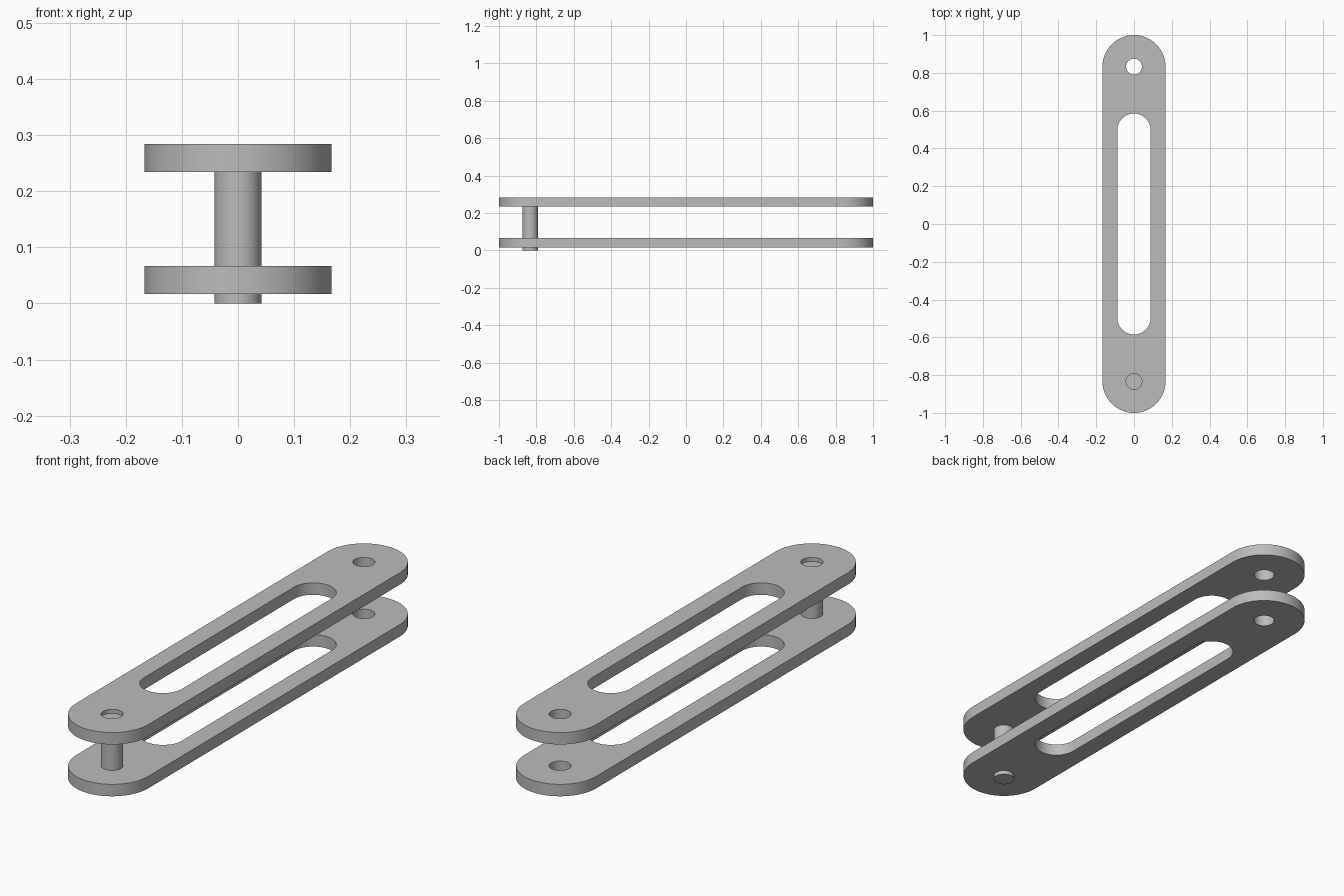
import bpy, bmesh, math
from mathutils import Vector

cube = bpy.data.objects.get("Cube")
if cube:
    bpy.data.objects.remove(cube, do_unlink=True)

END_R, END_Y = 0.167, 0.833     # rounded plate ends
SLOT_R, SLOT_Y = 0.088, 0.497   # central slot
HOLE_R = 0.042                  # pin holes
THICK = 0.05

grey = bpy.data.materials.new("plain grey")
grey.use_nodes = True
colour = (0.5, 0.5, 0.5, 1)
grey.diffuse_color = colour
grey.node_tree.nodes["Principled BSDF"].inputs["Base Color"].default_value = colour


def stadium(radius, half, steps=32):
    """Outline with two half-round ends at y = +half and y = -half."""
    points = []
    for centre, start in ((half, 0), (-half, math.pi)):
        for i in range(steps + 1):
            a = start + math.pi * i / steps
            points.append((radius * math.cos(a), centre + radius * math.sin(a)))
    return points


def circle(radius, y, steps=48):
    return [(radius * math.cos(math.tau * i / steps),
             y + radius * math.sin(math.tau * i / steps)) for i in range(steps)]


def extruded(name, outlines, bottom, height):
    """Fill the first outline, leaving the others as holes, and thicken it."""
    bm = bmesh.new()
    edges = []
    for outline in outlines:
        verts = [bm.verts.new((x, y, bottom)) for x, y in outline]
        edges += [bm.edges.new((v, verts[(i + 1) % len(verts)]))
                  for i, v in enumerate(verts)]
    bmesh.ops.triangle_fill(bm, edges=edges, use_beauty=True, normal=(0, 0, 1))
    top = bmesh.ops.extrude_face_region(bm, geom=bm.faces[:], use_keep_orig=True)
    bmesh.ops.translate(bm, vec=Vector((0, 0, height)),
                        verts=[g for g in top["geom"] if isinstance(g, bmesh.types.BMVert)])
    bmesh.ops.recalc_face_normals(bm, faces=bm.faces[:])
    # Merge the flat caps into clean faces
    bmesh.ops.dissolve_limit(bm, angle_limit=0.01, verts=[], edges=bm.edges[:])
    mesh = bpy.data.meshes.new(name)
    bm.to_mesh(mesh)
    bm.free()
    mesh.materials.append(grey)
    obj = bpy.data.objects.new(name, mesh)
    bpy.context.collection.objects.link(obj)
    bpy.ops.object.select_all(action='DESELECT')
    obj.select_set(True)
    bpy.context.view_layer.objects.active = obj
    bpy.ops.object.shade_smooth_by_angle(angle=math.radians(30))
    return obj


# Two identical slotted link plates
plate = [stadium(END_R, END_Y), stadium(SLOT_R, SLOT_Y),
         circle(HOLE_R, END_Y), circle(HOLE_R, -END_Y)]
for name, bottom in (("lower_link_plate", 0.017), ("upper_link_plate", 0.234)):
    extruded(name, plate, bottom, THICK)

# Pin joining the plates at the front, sunk a little below the upper face
extruded("joining_pin", [circle(HOLE_R, -END_Y)], 0, 0.267)
